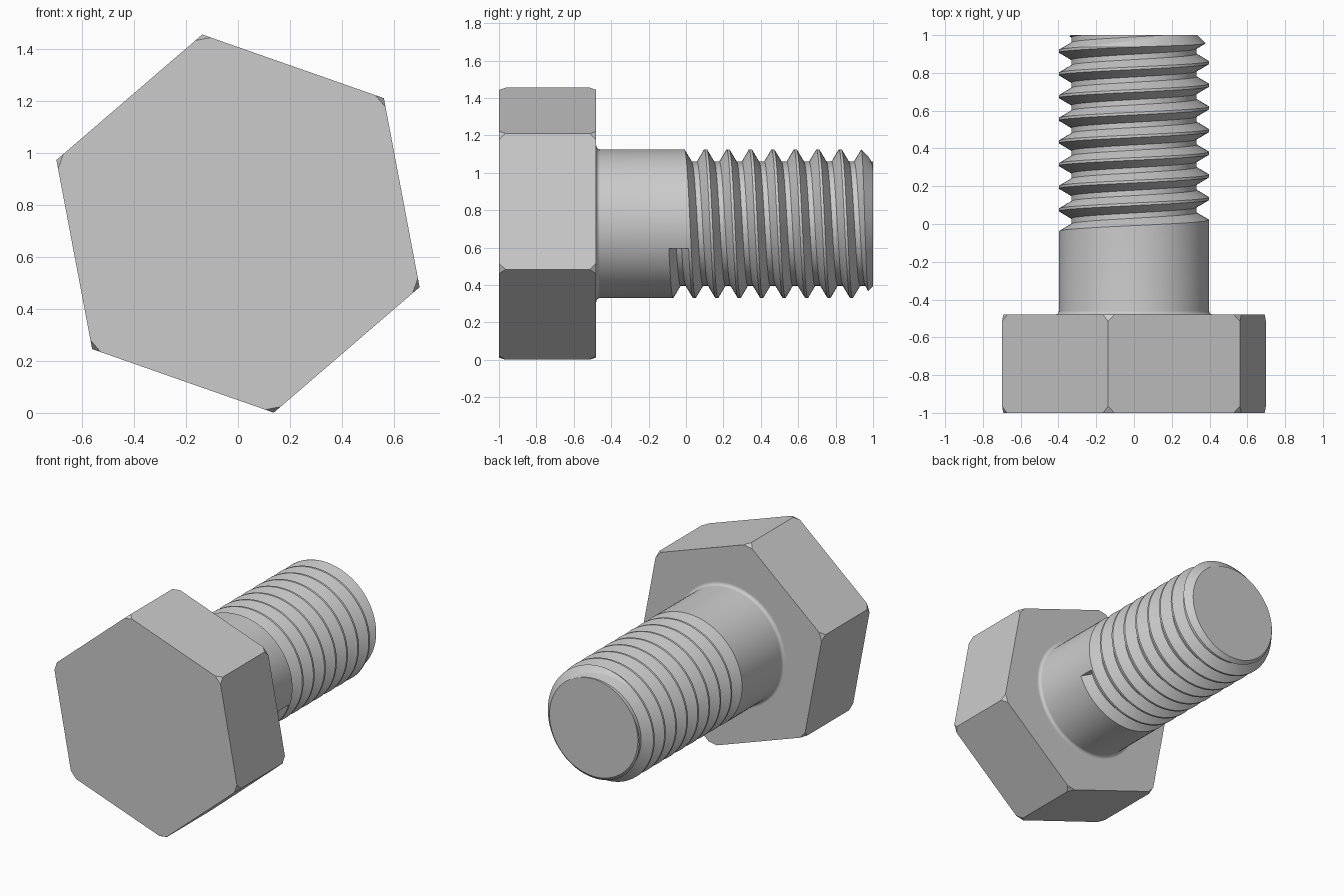
import bpy, bmesh
from math import sin, cos, pi, radians
from mathutils import Matrix, Vector

if "Cube" in bpy.data.objects:
    bpy.data.objects.remove(bpy.data.objects["Cube"], do_unlink=True)

AXIS_Z = 0.728            # height of the bolt axis
CREST, ROOT = 0.398, 0.332
PITCH = 0.12
START = radians(109.3)    # angle where the thread groove begins
FIRST = -0.039            # groove centre at its start
SIDES, TURNS = 72, 10

steel = bpy.data.materials.new("light grey steel")
steel.use_nodes = True
grey = (0.6, 0.6, 0.6, 1)
steel.diffuse_color = grey
steel.node_tree.nodes["Principled BSDF"].inputs["Base Color"].default_value = grey


def add_object(name, bm):
    bmesh.ops.recalc_face_normals(bm, faces=bm.faces)
    mesh = bpy.data.meshes.new(name)
    bm.to_mesh(mesh)
    bm.free()
    obj = bpy.data.objects.new(name, mesh)
    bpy.context.collection.objects.link(obj)
    mesh.materials.append(steel)
    return obj


# Hexagonal head with clipped corners
bm = bmesh.new()
corners = [radians(40.7 + 60 * k) for k in range(6)]
front = bm.faces.new([bm.verts.new((0.74 * cos(a), -1, AXIS_Z + 0.74 * sin(a)))
                      for a in corners])
extruded = bmesh.ops.extrude_face_region(bm, geom=[front], use_keep_orig=True)
back = [v for v in extruded["geom"] if isinstance(v, bmesh.types.BMVert)]
bmesh.ops.translate(bm, verts=back, vec=(0, 0.52, 0))
bmesh.ops.bevel(bm, geom=bm.verts[:], offset=0.035, segments=1, affect='VERTICES')
add_object("hex_head", bm)

# Shank: columns of points around the axis, with the groove rising one pitch per turn
bm = bmesh.new()
fillet = [(-0.5, 0.42)] + [(-0.46 - 0.02 * cos(t), CREST + 0.022 * (1 - sin(t)))
                           for t in (pi / 2 * k / 8 for k in range(9))]
groove = [(-0.053, CREST), (-0.014, ROOT), (0.014, ROOT), (0.053, CREST)]


def column(i):
    angle = START + 2 * pi * i / SIDES

    def point(y, r):
        return bm.verts.new((r * sin(angle), y, AXIS_Z + r * cos(angle)))

    base = [point(y, r) for y, r in fillet]
    count = TURNS + 1 if i == 0 else TURNS
    cuts = [[point(FIRST + PITCH * (k + i / SIDES) + dy, r) for dy, r in groove]
            for k in range(count)]
    return base, cuts, point(1.3, CREST)


def strip(a, b):
    for p, q, r, s in zip(a, a[1:], b[1:], b):
        bm.faces.new((p, q, r, s))


columns = [column(i) for i in range(SIDES)]
for i, (base, cuts, top) in enumerate(columns):
    last = i == SIDES - 1
    base2, cuts2, top2 = columns[(i + 1) % SIDES]
    strip(base, base2)
    # The last column meets the first one a full turn further along
    low = [cuts2[0][0], cuts2[0][3]] if last else []
    bm.faces.new([base[-1], base2[-1]] + low + [cuts2[1 if last else 0][0], cuts[0][0]])
    here = sum(cuts[:TURNS], [])
    there = sum(cuts2[1:] if last else cuts2[:TURNS], [])
    strip(here, there)
    high = [cuts[TURNS][3], cuts[TURNS][0]] if i == 0 else []
    bm.faces.new([there[-1], top2, top] + high + [here[-1]])

# Walls where the groove starts and stops, and end caps
bm.faces.new(columns[0][1][0])
bm.faces.new(columns[0][1][TURNS])
bm.faces.new([c[0][0] for c in columns])
bm.faces.new([c[2] for c in columns])
shank = add_object("threaded_shank", bm)

# Cone that trims the tip to length and chamfers it
bm = bmesh.new()
bmesh.ops.create_cone(bm, cap_ends=True, segments=SIDES, radius1=1.935, radius2=0.335,
                      depth=1.6, matrix=Matrix.Translation((0, 0.2, AXIS_Z))
                      @ Matrix.Rotation(-pi / 2, 4, 'X'))
trimmer = add_object("tip_trimmer", bm)
trimmer.hide_render = True
trim = shank.modifiers.new("trim", 'BOOLEAN')
trim.operation = 'INTERSECT'
trim.solver = 'EXACT'
trim.object = trimmer
bpy.context.view_layer.update()
trimmed = bpy.data.meshes.new_from_object(
    shank.evaluated_get(bpy.context.evaluated_depsgraph_get()))
shank.modifiers.clear()
shank.data = trimmed
bpy.data.objects.remove(trimmer, do_unlink=True)

# Smooth the round surfaces, keep the thread edges crisp
bpy.ops.object.select_all(action='DESELECT')
shank.select_set(True)
bpy.context.view_layer.objects.active = shank
bpy.ops.object.shade_smooth_by_angle(angle=radians(14))
